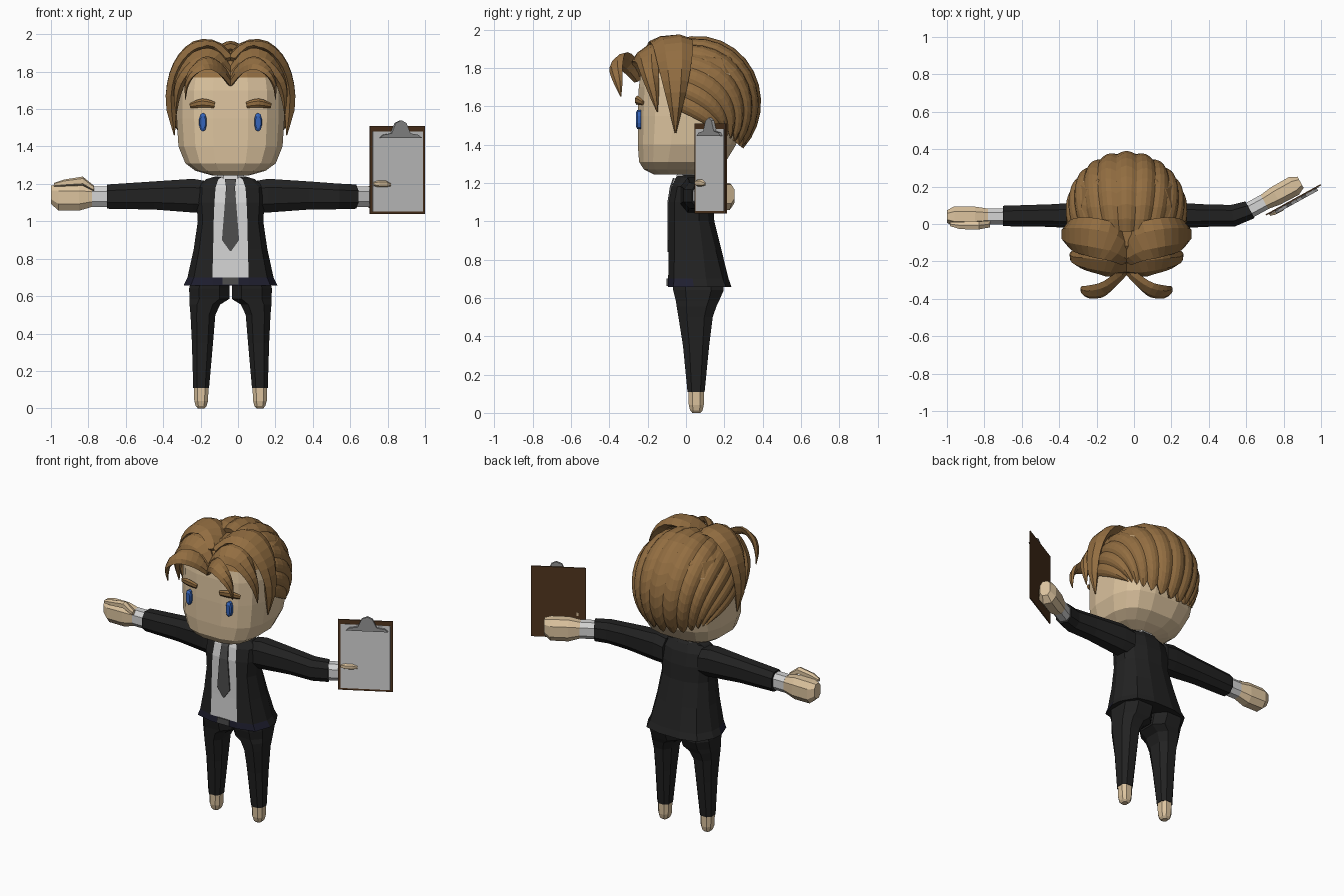
import bpy, bmesh, math
from mathutils import Vector

CX = -0.04  # the body sits slightly left of the origin because of the clipboard


def material(name, rgb):
    m = bpy.data.materials.new(name)
    m.diffuse_color = (*rgb, 1)
    return m


SUIT = material("suit black", (0.016, 0.016, 0.016))
SKIN = material("skin", (0.72, 0.55, 0.345))
HAIR = material("hair brown", (0.29, 0.155, 0.053))
WHITE = material("white cloth", (0.66, 0.66, 0.66))
TIE = material("tie grey", (0.075, 0.075, 0.075))
BOARD = material("board brown", (0.082, 0.036, 0.013))
METAL = material("clip metal", (0.30, 0.30, 0.30))
BLUE = material("eye blue", (0.035, 0.13, 0.50))
NAVY = material("belt navy", (0.014, 0.014, 0.03))


def build(name, verts, faces, mats, rule=None, dx=CX):
    bm = bmesh.new()
    vs = [bm.verts.new(v) for v in verts]
    for f in faces:
        bm.faces.new([vs[i] for i in f])
    bmesh.ops.recalc_face_normals(bm, faces=bm.faces)
    if rule:
        for f in bm.faces:
            f.material_index = rule(f.calc_center_median())
    bmesh.ops.translate(bm, verts=bm.verts, vec=(dx, 0, 0))
    me = bpy.data.meshes.new(name)
    bm.to_mesh(me)
    bm.free()
    for m in mats:
        me.materials.append(m)
    ob = bpy.data.objects.new(name, me)
    bpy.context.collection.objects.link(ob)
    return ob


def loft(name, rings, mats, rule=None, dx=CX):
    n, k = len(rings[0]), len(rings)
    faces = [(r * n + i, r * n + (i + 1) % n, (r + 1) * n + (i + 1) % n, (r + 1) * n + i)
             for r in range(k - 1) for i in range(n)]
    faces += [tuple(range(n)), tuple(range((k - 1) * n, k * n))]
    return build(name, [p for r in rings for p in r], faces, mats, rule, dx)


def oval(n, p=2.0):
    """Unit superellipse with flat sides facing the axes."""
    out = []
    for i in range(n):
        a = 2 * math.pi * (i + 0.5) / n
        c, s = math.cos(a), math.sin(a)
        out.append((math.copysign(abs(c) ** (2 / p), c), math.copysign(abs(s) ** (2 / p), s)))
    return out


def zring(z, x0, x1, yf, yb, n=8, p=2.6):
    return [((x0 + x1) / 2 + u * (x1 - x0) / 2, (yf + yb) / 2 + v * (yb - yf) / 2, z) for u, v in oval(n, p)]


def tube(name, nodes, mat, n=8, p=2.5):
    """Nodes: x, y, z, half width, half height, heading angle (world x)."""
    rings = [[(x - math.sin(a) * u * hs, y + math.cos(a) * u * hs, z + v * hz) for u, v in oval(n, p)]
             for x, y, z, hs, hz, a in nodes]
    return loft(name, rings, [mat], dx=0)


# Jacket with shirt front and belt band
def torso_ring(z, hw, yf, yb, sw):
    ym = (yf + yb) / 2
    half = [(sw, yf), (hw * 0.85, yf + 0.03), (hw, ym - 0.03), (hw * 0.97, ym + 0.04),
            (hw * 0.75, yb - 0.03), (hw * 0.3, yb)]
    return [(x, y, z) for x, y in half] + [(-x, y, z) for x, y in reversed(half)]


def torso_rule(c):
    if c.z < 0.70 and c.y < 0.02:
        return 2
    return 1 if abs(c.x) < 0.03 and c.y < -0.03 and c.z > 0.7 else 0


loft("jacket", [torso_ring(*r) for r in (
    (0.658, 0.25, -0.095, 0.237, 0.097), (0.70, 0.23, -0.093, 0.222, 0.097),
    (0.85, 0.197, -0.09, 0.185, 0.093), (1.0, 0.175, -0.09, 0.148, 0.09),
    (1.1, 0.182, -0.09, 0.14, 0.086), (1.18, 0.18, -0.075, 0.12, 0.08),
    (1.225, 0.13, -0.055, 0.095, 0.065), (1.24, 0.08, -0.04, 0.075, 0.04))],
    [SUIT, WHITE, NAVY], torso_rule)

# Tie, buckle, collar, neck
loft("tie", [[(-w, y, z), (w, y, z), (w, y + 0.009, z), (-w, y + 0.009, z)] for z, w, y in (
    (1.225, 0.03, -0.068), (1.18, 0.024, -0.084), (1.1, 0.03, -0.097), (0.9, 0.046, -0.097),
    (0.84, 0.003, -0.097))], [TIE])
loft("buckle", [[(-0.043, -0.101, z), (0.043, -0.101, z), (0.043, -0.09, z), (-0.043, -0.09, z)]
                for z in (0.662, 0.7)], [TIE])
loft("collar", [zring(1.19, -0.09, 0.09, -0.066, 0.085), zring(1.25, -0.075, 0.075, -0.05, 0.08)], [WHITE])
loft("neck", [zring(1.2, -0.05, 0.05, -0.03, 0.06), zring(1.32, -0.05, 0.05, -0.03, 0.06)], [SKIN])

# Legs and feet
LEG = ((0.69, 0.0, 0.215, -0.08, 0.20), (0.64, 0.0, 0.228, -0.075, 0.205), (0.585, 0.0, 0.226, -0.06, 0.18),
       (0.555, 0.05, 0.224, -0.055, 0.165), (0.5, 0.077, 0.218, -0.045, 0.145),
       (0.35, 0.09, 0.21, -0.02, 0.125), (0.11, 0.112, 0.202, 0.005, 0.10))
FOOT = ((0.115, 0.115, 0.199, 0.01, 0.097), (0.04, 0.118, 0.196, 0.012, 0.095),
        (0.012, 0.126, 0.188, 0.02, 0.088), (0.0, 0.138, 0.176, 0.032, 0.075))
for s, side in ((-1, "left"), (1, "right")):
    loft("trouser_leg_" + side, [zring(z, s * a, s * b, f, k) for z, a, b, f, k in LEG], [SUIT])
    loft("foot_" + side, [zring(z, s * a, s * b, f, k) for z, a, b, f, k in FOOT], [SKIN])

# Sleeves, cuffs and hands
PI, BEND = math.pi, 0.5
tube("sleeve_left", [(-0.17, 0.045, 1.13, 0.08, 0.09, PI), (-0.24, 0.045, 1.137, 0.078, 0.096, PI),
                     (-0.45, 0.045, 1.138, 0.064, 0.08, PI), (-0.70, 0.043, 1.132, 0.058, 0.069, PI)], SUIT)
tube("sleeve_right", [(0.09, 0.045, 1.13, 0.08, 0.09, 0), (0.16, 0.045, 1.137, 0.078, 0.096, 0),
                      (0.38, 0.045, 1.138, 0.064, 0.08, 0), (0.53, 0.045, 1.133, 0.062, 0.073, 0.2),
                      (0.62, 0.076, 1.132, 0.054, 0.069, BEND)], SUIT)
for side, ox, oy, a in (("left", -0.76, 0.04, PI), ("right", 0.68, 0.108, BEND)):
    def at(s, z, hs, hz):
        return (ox + s * math.cos(a), oy + s * math.sin(a), z, hs, hz, a)
    tube("cuff_" + side, [at(-0.09, 1.132, 0.046, 0.058), at(0.02, 1.132, 0.046, 0.058)], WHITE)
    tube("hand_" + side, [at(0.0, 1.132, 0.042, 0.052), at(0.09, 1.128, 0.056, 0.076),
                          at(0.20, 1.128, 0.058, 0.075), at(0.24, 1.142, 0.036, 0.052)], SKIN)
tube("thumb_left", [(-0.77, 0.0, 1.175, 0.02, 0.015, PI), (-0.83, -0.008, 1.215, 0.024, 0.024, PI),
                    (-0.93, -0.008, 1.205, 0.022, 0.018, PI), (-0.985, 0.0, 1.195, 0.012, 0.01, PI)], SKIN, 6)
tube("thumb_right", [(0.725, 0.05, 1.20, 0.008, 0.01, BEND), (0.75, 0.062, 1.20, 0.015, 0.018, BEND),
                     (0.79, 0.083, 1.20, 0.015, 0.018, BEND), (0.815, 0.10, 1.195, 0.006, 0.008, BEND)], SKIN, 6)


# Clipboard: flat prisms in the tilted board plane
def plate(name, poly, near, far, mat):
    rings = [[(0.85 + u * 0.876 + o * 0.482, 0.132 + u * 0.482 - o * 0.876, z) for u, z in poly]
             for o in (near, far)]
    loft(name, rings, [mat], dx=0)


def rect(w, z0, z1):
    return [(-w, z0), (w, z0), (w, z1), (-w, z1)]


plate("clipboard", rect(0.168, 1.04, 1.51), 0, 0.007, BOARD)
plate("paper", rect(0.152, 1.053, 1.48), 0.004, 0.010, WHITE)
plate("clip", [(-0.115, 1.445), (-0.095, 1.462), (-0.045, 1.47), (-0.02, 1.525), (0.015, 1.54), (0.045, 1.525),
               (0.07, 1.47), (0.12, 1.462), (0.14, 1.445)], 0.008, 0.024, METAL)

# Head, with the scalp in hair colour
HEAD = ((1.245, 0.10, -0.17, 0.08), (1.27, 0.19, -0.222, 0.14), (1.31, 0.245, -0.248, 0.21),
        (1.40, 0.282, -0.255, 0.265), (1.55, 0.292, -0.255, 0.31), (1.70, 0.292, -0.25, 0.31),
        (1.77, 0.28, -0.24, 0.30), (1.85, 0.24, -0.20, 0.26), (1.91, 0.15, -0.12, 0.17))
loft("head", [zring(z, -h, h, f, b, 16, 2.9) for z, h, f, b in HEAD], [SKIN, HAIR],
     lambda c: 1 if c.z > 1.77 else 0)


# Locks of hair: tapered ribbons with a lens-shaped section along a smooth path
def lock(name, pts, side, thick, mat=HAIR, steps=3):
    path = []
    for i in range(len(pts) - 1):
        q = [Vector(pts[min(max(j, 0), len(pts) - 1)]) for j in range(i - 1, i + 3)]
        for k in range(steps):
            t = k / steps
            path.append(0.5 * (2 * q[1] + (q[2] - q[0]) * t + (2 * q[0] - 5 * q[1] + 4 * q[2] - q[3]) * t * t
                               + (3 * q[1] - q[0] - 3 * q[2] + q[3]) * t ** 3))
    path.append(Vector(pts[-1]))
    rings = []
    for i, p in enumerate(path):
        c = p.to_3d()
        tan = (path[min(i + 1, len(path) - 1)].to_3d() - path[max(i - 1, 0)].to_3d()).normalized()
        sd = Vector(side)
        sd = (sd - tan * sd.dot(tan)).normalized()
        nm = tan.cross(sd)
        th = thick * min(1, p[3] / 0.04)
        rings.append([c + sd * (p[3] * u) + nm * (th * v)
                      for u, v in ((1, 0), (0.45, 0.9), (-0.45, 0.9), (-1, 0), (-0.45, -0.9), (0.45, -0.9))])
    loft(name, rings, [mat])


LOCKS = {
    "temple_lock": ([(0.0, -0.17, 1.85, 0.06), (0.08, -0.10, 1.93, 0.10), (0.19, -0.07, 1.93, 0.105),
                     (0.28, -0.06, 1.83, 0.09), (0.318, -0.055, 1.67, 0.055), (0.30, -0.055, 1.46, 0.004)],
                    (0, 1, 0.1), 0.032),
    "middle_lock": ([(0.0, -0.23, 1.77, 0.04), (0.08, -0.215, 1.87, 0.08), (0.18, -0.20, 1.87, 0.075),
                     (0.255, -0.19, 1.78, 0.05), (0.285, -0.17, 1.68, 0.03), (0.29, -0.15, 1.57, 0.003)],
                    (0, 0.8, 0.6), 0.028),
    "front_wisp": ([(0.0, -0.245, 1.74, 0.03), (0.06, -0.30, 1.82, 0.05), (0.13, -0.35, 1.845, 0.05),
                    (0.20, -0.365, 1.80, 0.04), (0.235, -0.355, 1.73, 0.025), (0.24, -0.34, 1.65, 0.003)],
                   (0, 0.75, 0.65), 0.018),
}
for s, side in ((-1, "left"), (1, "right")):
    for nm, (pts, sd, th) in LOCKS.items():
        lock(nm + "_" + side, [Vector((s * x, y, z, w)) for x, y, z, w in pts], sd, th)
    # Brow and eye
    lock("brow_" + side, [Vector((s * x, y, z, w)) for x, y, z, w in (
        (0.085, -0.256, 1.622, 0.016), (0.15, -0.256, 1.632, 0.024), (0.215, -0.225, 1.618, 0.014))],
        (0, 0, 1), 0.018)
    loft("eye_" + side, [[(s * 0.148 + u * 0.021 * k, y, 1.53 + v * 0.05 * k) for u, v in oval(10, 2.3)]
                         for y, k in ((-0.235, 1), (-0.254, 1), (-0.262, 0.7))], [BLUE])

# Swept-back hair: ridged shell from the crown to the nape
NL, SUB, ROWS = 13, 4, 12
verts, faces = [], []
cols = NL * SUB + 1
for j in range(cols):
    a = math.radians(-98 + 196 * j / (cols - 1))
    ridge = math.sin(math.pi * (j % SUB) / SUB)
    S = Vector((math.sin(a), -0.32, math.cos(a))).normalized()
    M = Vector((math.sin(a) * 1.05, 0.2 + 0.9 * math.cos(a), -0.2 + 0.75 * math.cos(a)))
    E = Vector((math.sin(a) * 0.9, 0.5 + 0.25 * math.cos(a), -0.58 - 0.14 * math.cos(a))).normalized()
    for i in range(ROWS + 1):
        t = i / ROWS * (0.93 + 0.07 * ridge)
        d = (S * (1 - t) ** 2 + M * 2 * t * (1 - t) + E * t * t).normalized()
        r = 0.965 + 0.04 * ridge
        verts.append((d.x * 0.325 * r, 0.06 + d.y * 0.33 * r, 1.62 + d.z * 0.345 * r))
for j in range(cols - 1):
    for i in range(ROWS):
        k = j * (ROWS + 1) + i
        faces.append((k, k + 1, k + ROWS + 2, k + ROWS + 1))
shell = build("back_hair", verts, faces, [HAIR])
thick = shell.modifiers.new("thickness", "SOLIDIFY")
thick.thickness = 0.03
thick.offset = -1
